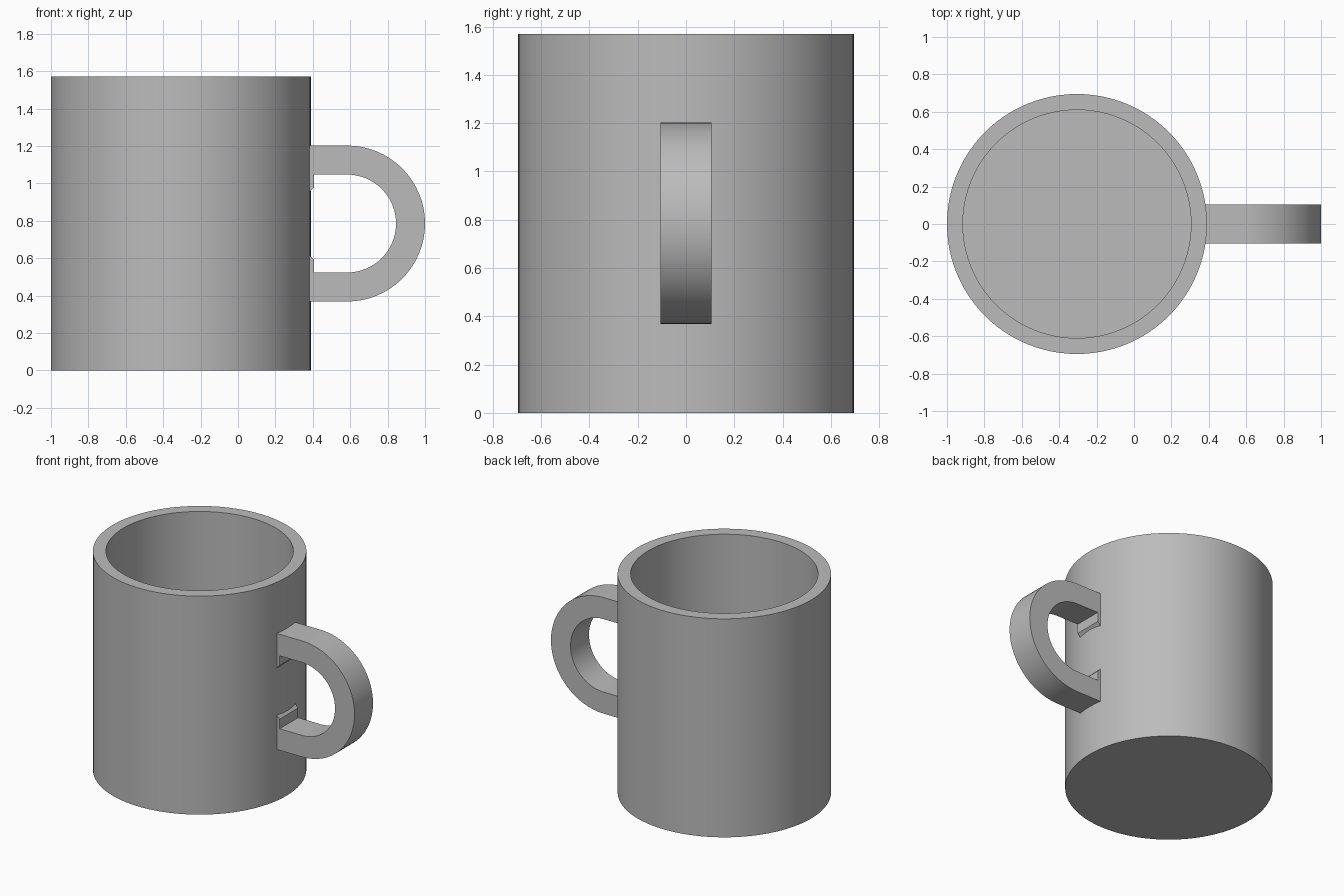
import bpy
import bmesh
from math import cos, sin, pi, sqrt, radians
from mathutils import Vector

cube = bpy.data.objects.get("Cube")
if cube:
    bpy.data.objects.remove(cube)

# Overall dimensions
CUP_X, OUTER_R, INNER_R = -0.305, 0.695, 0.61
HEIGHT, FLOOR = 1.57, 0.085
HANDLE_X, HANDLE_Z, HALF_WIDTH = 0.583, 0.785, 0.105
BEND_OUTER, BEND_INNER = 0.417, 0.262
ROOT_X, LIP_X = 0.34, 0.405

grey = bpy.data.materials.new("plain_grey")
grey.use_nodes = True
COLOR = (0.5, 0.5, 0.5, 1)
grey.diffuse_color = COLOR
grey.node_tree.nodes["Principled BSDF"].inputs["Base Color"].default_value = COLOR


def finish(bm, name):
    """Turn the bmesh into a shaded, coloured object."""
    bmesh.ops.recalc_face_normals(bm, faces=bm.faces)
    mesh = bpy.data.meshes.new(name)
    bm.to_mesh(mesh)
    bm.free()
    mesh.materials.append(grey)
    obj = bpy.data.objects.new(name, mesh)
    bpy.context.collection.objects.link(obj)
    bpy.ops.object.select_all(action="DESELECT")
    obj.select_set(True)
    bpy.context.view_layer.objects.active = obj
    bpy.ops.object.shade_smooth_by_angle(angle=radians(30))
    return obj


# Cup: a wall and floor profile turned around the vertical axis
bm = bmesh.new()
profile = [(0, 0), (OUTER_R, 0), (OUTER_R, HEIGHT),
           (INNER_R, HEIGHT), (INNER_R, FLOOR), (0, FLOOR)]
verts = [bm.verts.new((r, 0, z)) for r, z in profile]
edges = [bm.edges.new(pair) for pair in zip(verts, verts[1:])]
bmesh.ops.spin(bm, geom=verts + edges, cent=(0, 0, 0), axis=(0, 0, 1),
               angle=2 * pi, steps=96, use_merge=True)
bmesh.ops.remove_doubles(bm, verts=bm.verts, dist=0.0001)
cup = finish(bm, "cup_body")
cup.location.x = CUP_X


# Handle: a D-shaped strap with small curved lips where it meets the wall
def bend(radius, steps=32):
    angles = [pi / 2 - pi * i / steps for i in range(steps + 1)]
    return [(HANDLE_X + radius * cos(a), radius * sin(a)) for a in angles]


def lip(x):
    return x, sqrt(BEND_INNER ** 2 - (x - HANDLE_X) ** 2)


lip_curve = [lip(LIP_X + (ROOT_X - LIP_X) * i / 4) for i in range(5)]
outline = [(ROOT_X, BEND_OUTER)] + bend(BEND_OUTER) + [(ROOT_X, -BEND_OUTER)]
outline += [(x, -z) for x, z in reversed(lip_curve)] + [(LIP_X, -BEND_INNER)]
outline += list(reversed(bend(BEND_INNER))) + [(LIP_X, BEND_INNER)] + lip_curve

bm = bmesh.new()
side = bm.faces.new([bm.verts.new((x, -HALF_WIDTH, HANDLE_Z + z)) for x, z in outline])
extruded = bmesh.ops.extrude_face_region(bm, geom=[side], use_keep_orig=True)
moved = [v for v in extruded["geom"] if isinstance(v, bmesh.types.BMVert)]
bmesh.ops.translate(bm, verts=moved, vec=Vector((0, 2 * HALF_WIDTH, 0)))
finish(bm, "handle")
